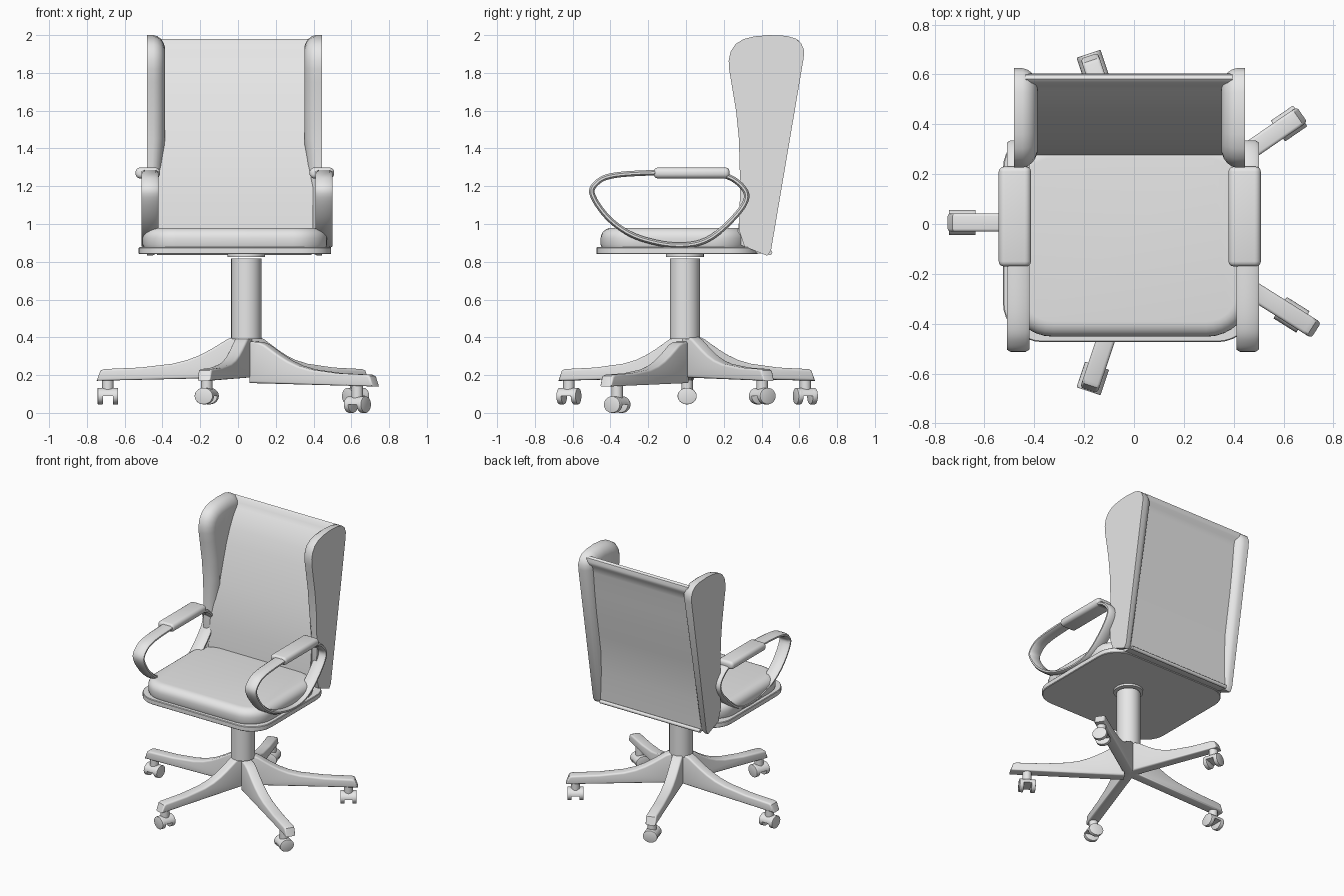
import bpy, bmesh
from math import sin, cos, pi, radians
from mathutils import Vector, Matrix

cube = bpy.data.objects.get("Cube")
if cube:
    bpy.data.objects.remove(cube, do_unlink=True)

grey = bpy.data.materials.new("light grey")
grey.use_nodes = True
colour = (0.8, 0.8, 0.8, 1)
grey.diffuse_color = colour
grey.node_tree.nodes["Principled BSDF"].inputs["Base Color"].default_value = colour

X, Y, Z = Vector((1, 0, 0)), Vector((0, 1, 0)), Vector((0, 0, 1))


def frame(u, v, w, origin=(0, 0, 0)):
    """Matrix whose local axes are u, v (profile plane) and w (depth)."""
    m = Matrix((u, v, w)).transposed().to_4x4()
    m.translation = Vector(origin)
    return m


def inset(points, d):
    """Offset a counter-clockwise outline inward with mitred corners."""
    out = []
    for i, p in enumerate(points):
        a = (p - points[i - 1]).normalized()
        b = (points[(i + 1) % len(points)] - p).normalized()
        na, nb = Vector((-a.y, a.x)), Vector((-b.y, b.x))
        out.append(p + (na + nb) * d / max(0.4, 1 + na.dot(nb)))
    return out


def loft(name, profile, rings, matrix=Matrix(), ring_shape=False):
    """Skin an outline through (depth, inset) rings; capped, or closed into a loop."""
    pts = [Vector(p) for p in profile]
    area = sum(pts[i - 1].x * p.y - p.x * pts[i - 1].y for i, p in enumerate(pts))
    if area < 0:
        pts.reverse()
    bm = bmesh.new()
    loops = [[bm.verts.new(matrix @ Vector((p.x, p.y, w))) for p in inset(pts, d)]
             for w, d in rings]
    pairs = list(zip(loops, loops[1:]))
    if ring_shape:
        pairs.append((loops[-1], loops[0]))
    else:
        bm.faces.new(loops[0])
        bm.faces.new(loops[-1])
    for a, b in pairs:
        for i in range(len(pts)):
            bm.faces.new((a[i - 1], a[i], b[i], b[i - 1]))
    bmesh.ops.recalc_face_normals(bm, faces=bm.faces[:])
    mesh = bpy.data.meshes.new(name)
    bm.to_mesh(mesh)
    bm.free()
    mesh.materials.append(grey)
    obj = bpy.data.objects.new(name, mesh)
    bpy.context.collection.objects.link(obj)
    bpy.ops.object.select_all(action='DESELECT')
    obj.select_set(True)
    bpy.context.view_layer.objects.active = obj
    bpy.ops.object.shade_smooth_by_angle(angle=radians(35))
    return obj


def circle(r, n=32):
    return [(r * cos(2 * pi * i / n), r * sin(2 * pi * i / n)) for i in range(n)]


def rounded_rect(x0, x1, y0, y1, r, n=8):
    pts = []
    corners = ((x1 - r, y1 - r), (x0 + r, y1 - r), (x0 + r, y0 + r), (x1 - r, y0 + r))
    for k, (cx, cy) in enumerate(corners):
        for i in range(n + 1):
            a = pi / 2 * (k + i / n)
            pts.append((cx + r * cos(a), cy + r * sin(a)))
    return pts


def smooth_loop(points, n=6):
    """Closed Catmull-Rom curve through the points."""
    p, out = [Vector(q) for q in points], []
    for i in range(len(p)):
        a, b, c, d = p[i - 1], p[i], p[(i + 1) % len(p)], p[(i + 2) % len(p)]
        for k in range(n):
            t = k / n
            out.append((2 * b + (c - a) * t + (2 * a - 5 * b + 4 * c - d) * t * t
                        + (3 * b - a - 3 * c + d) * t ** 3) / 2)
    return out


def rounded_depth(half, r, n=3):
    """Depth rings with both rims rounded by r."""
    arc = [(half - r + r * sin(pi / 2 * i / n), r - r * cos(pi / 2 * i / n)) for i in range(n + 1)]
    return [(-w, d) for w, d in reversed(arc)] + arc


# Column and collar
CX = 0.044
hub = Matrix.Translation((CX, -0.006, 0))
loft("column", circle(0.08), [(0.39, 0), (0.818, 0)], hub)
loft("column_collar", circle(0.1), [(0.826, 0), (0.845, 0)], hub)

# Star base: angle, length, outward shift, drop, caster radius, caster drop
legs = [(180, 0.792, 0, 0, 0.733, 0), (108.5, 0.705, 0, 0, 0.66, 0),
        (34.5, 0.765, 0, 0, 0.702, 0), (-32.2, 0.775, 0.037, 0.03, 0.695, 0.045),
        (-108.5, 0.71, 0, 0, 0.66, 0)]
for angle, length, shift, drop, cast_r, cast_drop in legs:
    a = radians(angle)
    out, side = Vector((cos(a), sin(a), 0)), Vector((-sin(a), cos(a), 0))
    centre = Vector((CX, 0.006, 0))
    s = length / 0.79
    top = [(0.75, 0.232), (0.56, 0.24), (0.39, 0.26), (0.31, 0.28), (0.245, 0.306),
           (0.19, 0.335), (0.14, 0.365), (0.1, 0.39), (0.06, 0.405), (0, 0.408)]
    outline = [(0, 0.188), (length, 0.17), (length - 0.02, 0.225)] + [(r * s, z) for r, z in top]
    loft("base_leg", outline, rounded_depth(0.037, 0.012),
         frame(out, Z, side, centre + out * shift - Z * drop))
    # Twin-wheel caster: half-round hood bridging two flush wheels
    pos = centre + out * cast_r - Z * cast_drop
    loft("caster_stem", circle(0.03, 20), [(0.11, 0), (0.19 + cast_drop - drop, 0)],
         Matrix.Translation(pos))
    axle = frame(side, Z, out, pos + Z * 0.089)
    wheel = [(u * 1.15, v) for u, v in circle(0.044, 28)]
    hood = [p for p in wheel if p[1] > -0.001]
    loft("caster_hood", hood, [(-0.035, 0), (0.035, 0)], axle)
    for sgn in (-1, 1):
        loft("caster_wheel", wheel, rounded_depth(0.014, 0.003, 2),
             axle @ Matrix.Translation((0, 0, sgn * 0.04)))

# Seat plate and cushion
loft("seat_plate", rounded_rect(-0.526, 0.493, -0.474, 0.38, 0.16),
     [(0.84, 0.004), (0.844, 0), (0.873, 0), (0.877, 0.004)])
cushion = [(0.875, 0.006), (0.89, 0)]
cushion += [(0.925 + 0.055 * sin(pi / 12 * i), 0.06 * (1 - cos(pi / 12 * i))) for i in range(7)]
loft("seat_cushion", rounded_rect(-0.505, 0.472, -0.452, 0.325, 0.18), cushion)

# Backrest panel: upright below, leaning above, with a rolled top edge
panel = [(0.27, 0.9), (0.279, 1.0), (0.29, 1.12), (0.312, 1.27), (0.348, 1.43), (0.388, 1.57),
         (0.426, 1.69), (0.464, 1.79), (0.503, 1.868), (0.535, 1.912), (0.556, 1.94),
         (0.566, 1.968), (0.582, 1.98),
         (0.598, 1.97), (0.603, 1.945), (0.6, 1.925), (0.582, 1.905), (0.573, 1.86),
         (0.55, 1.7), (0.522, 1.53), (0.49, 1.36), (0.468, 1.24), (0.45, 1.07),
         (0.439, 0.9), (0.436, 0.845), (0.38, 0.845)]
loft("backrest_panel", panel, [(-0.435, 0), (0.396, 0)], frame(Y, Z, X))
loft("backrest_piping", circle(0.013, 12), [(-0.43, 0), (0.39, 0)],
     frame(Y, Z, X, (0, 0.444, 0.848)))

# Side wings: flat outside, rounded towards the sitter
wing = [(0.28, 0.97), (0.287, 1.2), (0.28, 1.45), (0.265, 1.6), (0.24, 1.75), (0.228, 1.82),
        (0.226, 1.865), (0.236, 1.912), (0.262, 1.952), (0.303, 1.978), (0.36, 1.993),
        (0.44, 2.0), (0.53, 1.996), (0.58, 1.982), (0.61, 1.957), (0.625, 1.92), (0.623, 1.88),
        (0.45, 0.86), (0.43, 0.832), (0.31, 0.88)]
soft = [(0, 0), (0.035, 0), (0.055, 0.006), (0.073, 0.019), (0.086, 0.037), (0.095, 0.062)]
for name, edge, sgn in (("right_wing", -0.482, 1), ("left_wing", 0.446, -1)):
    obj = loft(name, wing, soft, frame(Y, Z, X * sgn, (edge, 0, 0)))
    for v in obj.data.vertices:
        if v.co.z < 1.4:
            v.co.x = edge + (v.co.x - edge) * 0.75

# Looped armrests with pads
loop = smooth_loop([(-0.512, 1.16), (-0.475, 1.235), (-0.38, 1.272), (-0.17, 1.286),
                    (0.05, 1.285), (0.2, 1.272), (0.285, 1.23), (0.335, 1.16), (0.31, 1.08),
                    (0.21, 0.97), (0.11, 0.9), (0, 0.874), (-0.14, 0.883), (-0.3, 0.933),
                    (-0.43, 1.03)])
strap = [(-0.045, 0.009), (-0.03, 0), (0.03, 0), (0.045, 0.009),
         (0.045, 0.02), (0.03, 0.029), (-0.03, 0.029), (-0.045, 0.02)]
for side, x, pad_x in (("right", -0.465, -0.478), ("left", 0.456, 0.444)):
    loft(side + "_arm_loop", loop, strap, frame(Y, Z, X, (x, 0, 0)), ring_shape=True)
    loft(side + "_arm_pad", rounded_rect(-0.065, 0.065, -0.029, 0.029, 0.026, 6),
         rounded_depth(0.2, 0.02), frame(X, Z, Y, (pad_x, 0.03, 1.27)))
